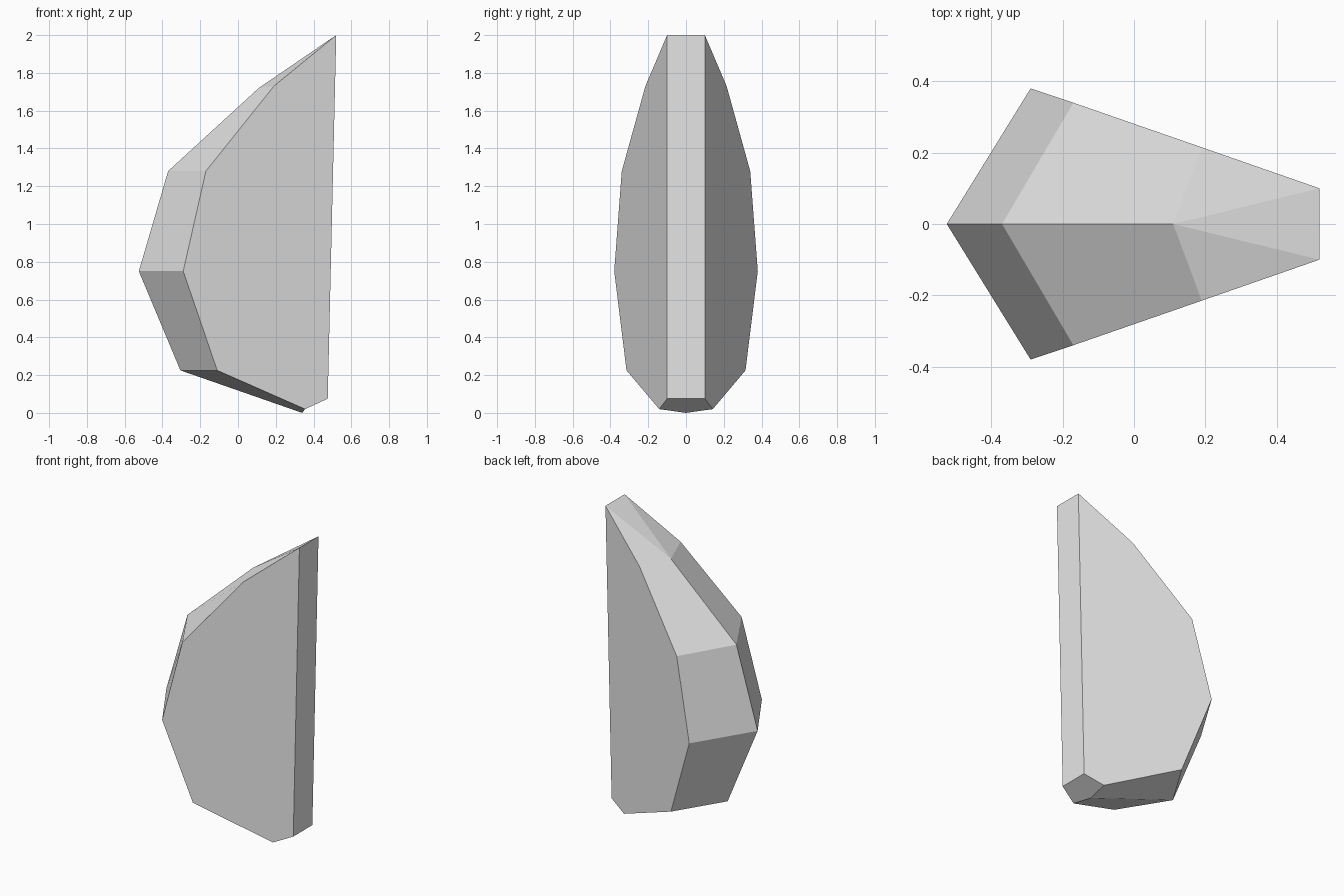
import bpy
import bmesh

cube = bpy.data.objects.get("Cube")
if cube:
    bpy.data.objects.remove(cube, do_unlink=True)

# One plain grey for the whole shard
grey = bpy.data.materials.new("pale_grey")
grey.use_nodes = True
colour = (0.8, 0.8, 0.8, 1)
grey.diffuse_color = colour
grey.node_tree.nodes["Principled BSDF"].inputs["Base Color"].default_value = colour

# Central ridge (x, z) and flank outline (x, half width, z), bottom to top
RIDGE = [(0.34, 0.0), (-0.305, 0.225), (-0.525, 0.75), (-0.37, 1.28), (0.11, 1.72)]
FLANK = [(0.355, 0.142, 0.02), (-0.11, 0.315, 0.225), (-0.29, 0.38, 0.75),
         (-0.17, 0.34, 1.28), (0.19, 0.215, 1.73)]
TIP = (0.52, 0.1, 2.0)
HEEL = (0.475, 0.1, 0.075)

bm = bmesh.new()
ridge = [bm.verts.new((x, 0, z)) for x, z in RIDGE]
tips, heels, toes = [], [], []

for side in (-1, 1):
    flank = [bm.verts.new((x, side * y, z)) for x, y, z in FLANK]
    tip, heel = [bm.verts.new((x, side * y, z)) for x, y, z in (TIP, HEEL)]
    # Bevelled facets between ridge and flank
    for i in range(len(ridge) - 1):
        bm.faces.new((ridge[i], ridge[i + 1], flank[i + 1], flank[i]))
    bm.faces.new((ridge[-1], tip, flank[-1]))
    # Large flat flank
    bm.faces.new(flank + [tip, heel])
    tips.append(tip)
    heels.append(heel)
    toes.append(flank[0])

# Tip facet, narrow straight edge and small foot facet
bm.faces.new((ridge[-1], tips[0], tips[1]))
bm.faces.new((tips[0], heels[0], heels[1], tips[1]))
bm.faces.new((heels[0], toes[0], ridge[0], toes[1], heels[1]))
bmesh.ops.recalc_face_normals(bm, faces=bm.faces[:])

mesh = bpy.data.meshes.new("faceted_shard")
bm.to_mesh(mesh)
bm.free()
mesh.materials.append(grey)
shard = bpy.data.objects.new("faceted_shard", mesh)
bpy.context.collection.objects.link(shard)
